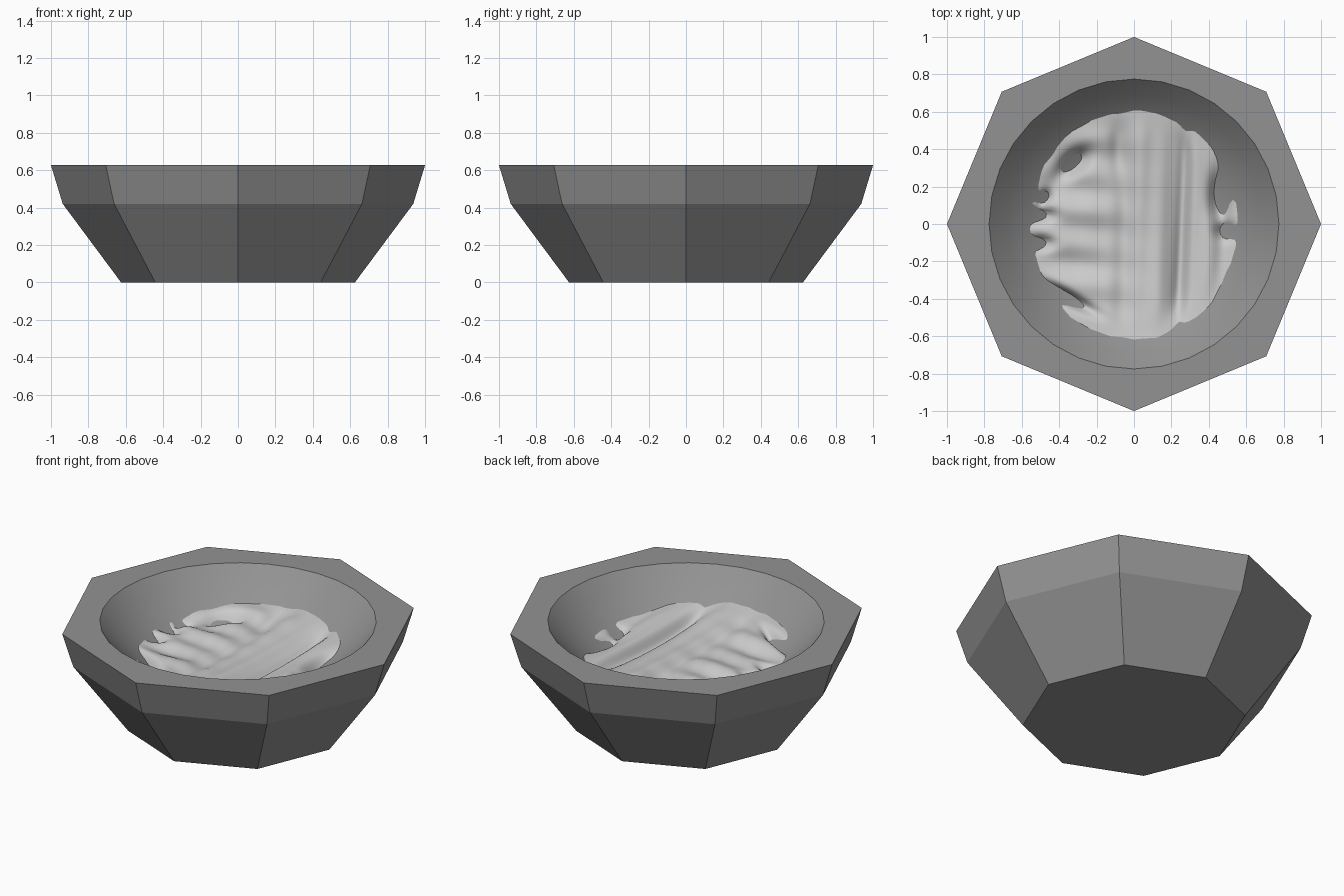
import bpy, bmesh
from math import sin, cos, pi, exp, sqrt

if "Cube" in bpy.data.objects:
    bpy.data.objects.remove(bpy.data.objects["Cube"])

N = 32                            # points per ring, 4 per octagon side
SPHERE_Z, SPHERE_R = 1.262, 1.0   # spherical hollow


def hollow(r):
    return SPHERE_Z - sqrt(SPHERE_R ** 2 - r * r)


def octagon(r, z):
    pts = []
    for i in range(N):
        k, t = divmod(i, N // 8)
        t /= N // 8
        a, b = k * pi / 4, (k + 1) * pi / 4
        pts.append((r * (cos(a) * (1 - t) + cos(b) * t),
                    r * (sin(a) * (1 - t) + sin(b) * t), z))
    return pts


def circle(r, z, n=N):
    return [(r * cos(2 * pi * i / n), r * sin(2 * pi * i / n), z) for i in range(n)]


def make(name, bm, grey):
    me = bpy.data.meshes.new(name)
    bm.to_mesh(me)
    bm.free()
    mat = bpy.data.materials.new(name + "_grey")
    mat.diffuse_color = (grey, grey, grey, 1)
    mat.use_nodes = True
    mat.node_tree.nodes["Principled BSDF"].inputs["Base Color"].default_value = mat.diffuse_color
    me.materials.append(mat)
    ob = bpy.data.objects.new(name, me)
    bpy.context.collection.objects.link(ob)


def bridge(bm, a, b, smooth):
    n = len(a)
    for i in range(n):
        j = (i + 1) % n
        bm.faces.new((a[i], a[j], b[j], b[i])).smooth = smooth


# Octagonal bowl: faceted outside, flat rim, smooth round hollow
bm = bmesh.new()
profile = [octagon(0.625, 0), octagon(0.937, 0.42), octagon(1.0, 0.627)]
rim = 0.775
for k in range(9):
    r = rim * (1 - k / 9)
    profile.append(circle(r, 0.627 if k == 0 else hollow(r)))
rings = [[bm.verts.new(p) for p in ring] for ring in profile]
for k in range(len(rings) - 1):
    bridge(bm, rings[k], rings[k + 1], k >= 3)
bm.faces.new(rings[0][::-1])
tip = bm.verts.new((0, 0, hollow(0)))
for i in range(N):
    bm.faces.new((rings[-1][i], rings[-1][(i + 1) % N], tip)).smooth = True
bmesh.ops.recalc_face_normals(bm, faces=bm.faces)
make("bowl", bm, 0.29)

# Rippled filling: ridges along y on the right, along x on the left
# dips where the bowl shows through: x, y, width, depth along y, drop, turn
DIPS = [(0.45, 0.15, 0.05, 0.12, 0.08, 0), (0.49, -0.04, 0.05, 0.04, 0.06, 0),
        (-0.33, 0.32, 0.10, 0.05, 0.095, 0.7), (-0.48, 0.14, 0.04, 0.03, 0.07, 0.6),
        (-0.50, 0.05, 0.07, 0.035, 0.075, 0), (-0.50, -0.10, 0.07, 0.035, 0.075, 0),
        (-0.36, -0.39, 0.15, 0.03, 0.085, -0.5)]


def height(x, y):
    r = sqrt(x * x + y * y)
    right = 1 / (1 + exp(-(x + 0.12) * 14))
    calm = 1 / (1 + exp((r - 0.52) * 30))      # ripples fade at the edge
    wave = right * (0.016 * sin(x * 22 + 0.8 * y) + 0.007 * sin(x * 47 - 1.5 * y + 1))
    wave += (1 - right) * (0.012 * sin(y * 32 + x * 3) + 0.010 * sin(y * 14 - 4 * x))
    wave -= 0.055 * exp(-((x - 0.26 - 0.04 * y) / 0.035) ** 2)
    wave -= 0.030 * exp(-((x + 0.09) / 0.04) ** 2 - ((y - 0.45) / 0.18) ** 2)
    h = 0.434 + 0.10 * y * y - 0.02 * y * y * y + wave * (0.12 + 0.88 * calm)
    for cx, cy, sx, sy, d, a in DIPS:
        u = (x - cx) * cos(a) + (y - cy) * sin(a)
        v = (y - cy) * cos(a) - (x - cx) * sin(a)
        h -= d * exp(-(u / sx) ** 2 - (v / sy) ** 2)
    return h


bm = bmesh.new()
n, count = 160, 60
prev = None
for k in range(1, count + 1):
    ring = [bm.verts.new((x, y, height(x, y))) for x, y, _ in circle(0.64 * k / count, 0, n)]
    if prev:
        bridge(bm, prev[::-1], ring[::-1], True)
    else:
        c = bm.verts.new((0, 0, height(0, 0)))
        for i in range(n):
            bm.faces.new((ring[i], ring[(i + 1) % n], c)).smooth = True
    prev = ring
# trim whatever sinks well into the bowl wall
buried = [v for v in bm.verts if v.co.z < hollow(v.co.xy.length) - 0.03]
bmesh.ops.delete(bm, geom=buried, context='VERTS')
bmesh.ops.recalc_face_normals(bm, faces=bm.faces)
if sum(f.normal.z for f in bm.faces) < 0:
    bmesh.ops.reverse_faces(bm, faces=bm.faces)
make("filling", bm, 0.8)
